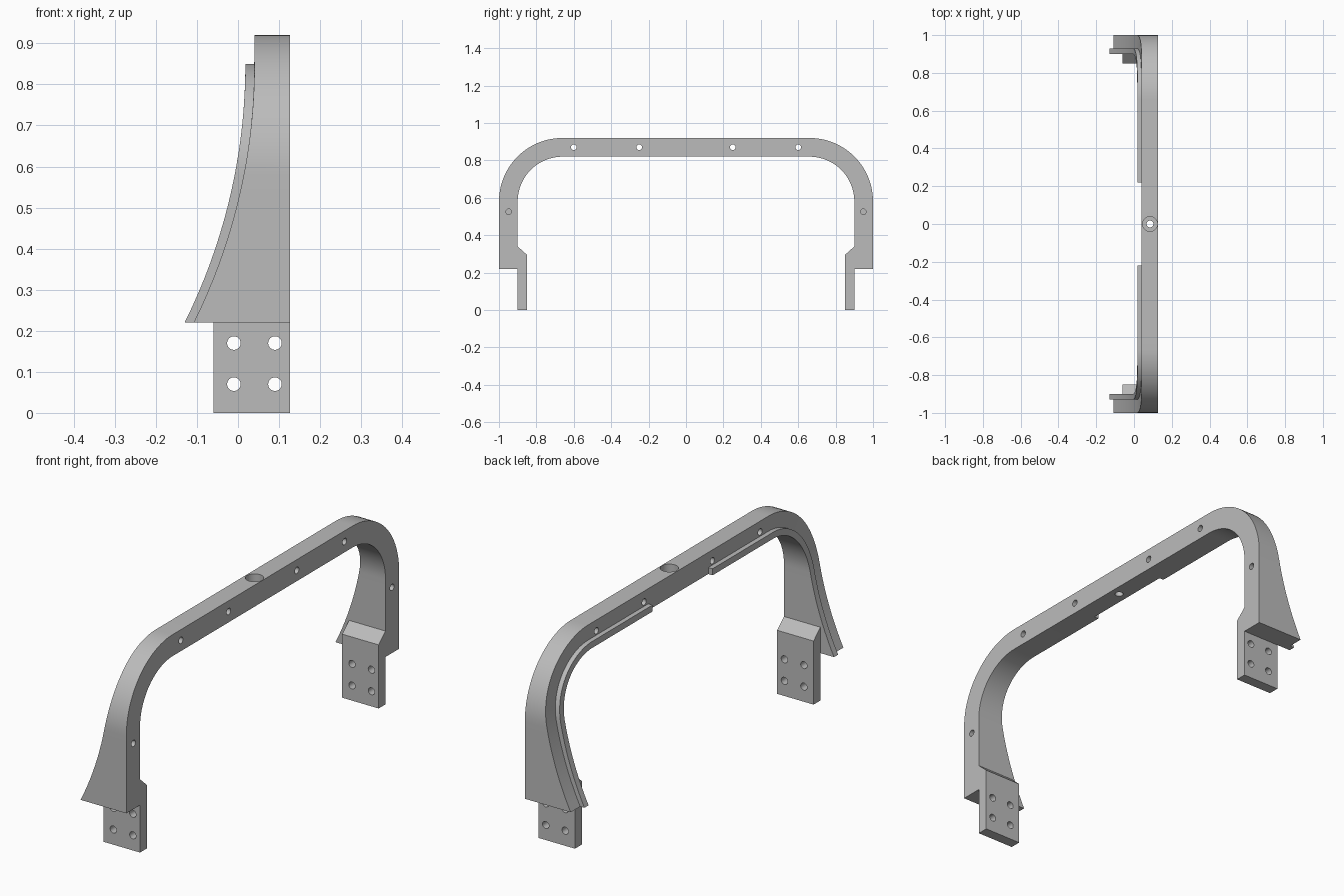
import bpy, bmesh, math
from mathutils import Matrix, Vector

if "Cube" in bpy.data.objects:
    bpy.data.objects.remove(bpy.data.objects["Cube"])

BACK, LEG_BOTTOM, TOP, THICK = 0.127, 0.22, 0.92, 0.10
R_OUT = 0.34

grey = bpy.data.materials.new("plain grey")
grey.diffuse_color = (0.5, 0.5, 0.5, 1)
grey.use_nodes = True
grey.node_tree.nodes["Principled BSDF"].inputs["Base Color"].default_value = grey.diffuse_color


def flare(z):
    """x of the front edge: a large arc that runs into a vertical edge."""
    d = max(0.0, 0.85 - z)
    r = 1.415
    return 0.04 - (r - math.sqrt(r * r - d * d))


def make_object(name, bm):
    bmesh.ops.recalc_face_normals(bm, faces=bm.faces)
    me = bpy.data.meshes.new(name)
    bm.to_mesh(me)
    bm.free()
    me.materials.append(grey)
    ob = bpy.data.objects.new(name, me)
    bpy.context.collection.objects.link(ob)
    return ob


def half_path(y_end):
    """Outer arch line on the +y side as (point, inward normal)."""
    cy, cz = 1 - R_OUT, TOP - R_OUT
    path = [((1, LEG_BOTTOM + (cz - LEG_BOTTOM) * i / 10), (-1, 0)) for i in range(10)]
    for i in range(25):
        a = math.pi / 2 * i / 24
        c, s = math.cos(a), math.sin(a)
        path.append(((cy + R_OUT * c, cz + R_OUT * s), (-c, -s)))
    path.append(((y_end, TOP), (0, -1)))
    return path


def sweep(name, path, near, far, front, back):
    """Loft a rectangular section along the path between two inward offsets."""
    bm = bmesh.new()
    rings = []
    for (y, z), (ny, nz) in path:
        a = (y + ny * near, z + nz * near)
        b = (y + ny * far, z + nz * far)
        rings.append([bm.verts.new((x, *p)) for x, p in
                      ((back(a[1]), a), (back(b[1]), b), (front(b[1]), b), (front(a[1]), a))])
    for r, s in zip(rings, rings[1:]):
        for i in range(4):
            j = (i + 1) % 4
            bm.faces.new((r[i], r[j], s[j], s[i]))
    bm.faces.new(rings[0])
    bm.faces.new(rings[-1][::-1])
    return make_object(name, bm)


def drill(target, holes):
    """Cut cylinders given as (centre, axis, radius, length)."""
    bm = bmesh.new()
    for centre, axis, radius, length in holes:
        rot = Vector((0, 0, 1)).rotation_difference(Vector(axis)).to_matrix().to_4x4()
        bmesh.ops.create_cone(bm, cap_ends=True, segments=32, radius1=radius, radius2=radius,
                              depth=length, matrix=Matrix.Translation(centre) @ rot)
    cutter = make_object("hole_cutter", bm)
    mod = target.modifiers.new("holes", 'BOOLEAN')
    mod.operation, mod.solver, mod.object = 'DIFFERENCE', 'EXACT', cutter
    bpy.context.view_layer.objects.active = target
    bpy.ops.object.modifier_apply(modifier=mod.name)
    bpy.data.objects.remove(cutter)


# Arch: flared legs, rounded corners and a straight top bar
right = half_path(0.0)[:-1]
left = [((-y, z), (-ny, nz)) for (y, z), (ny, nz) in reversed(right)]
arch = sweep("arch", right + left, 0, THICK, flare, lambda z: BACK)

X, Z = (1, 0, 0), (0, 0, 1)
drill(arch, [((0.08, y, 0.87), X, 0.015, 0.4) for y in (-0.6, -0.25, 0.25, 0.6)]
      + [((BACK, y, 0.525), X, 0.015, 0.2) for y in (-0.948, 0.948)]
      + [((0.085, 0, 0.87), Z, 0.018, 0.3)])
# Counterbore in the top bar
drill(arch, [((0.085, 0, TOP), Z, 0.039, 0.08)])

parts = [arch]
for side, tag in ((1, "right"), (-1, "left")):
    # Raised lip along the inner front edge
    path = [((side * y, z), (side * ny, nz)) for (y, z), (ny, nz) in half_path(0.22)]
    parts.append(sweep(tag + "_lip", path, 0.07, THICK,
                       lambda z: flare(z) - 0.022, lambda z: flare(z) + 0.005))

    # Mounting foot with a sloped top and four bolt holes
    bm = bmesh.new()
    profile = [(0.85, 0), (0.90, 0), (0.90, 0.34), (0.85, 0.295)]
    face = bm.faces.new([bm.verts.new((-0.06, side * y, z)) for y, z in profile])
    ext = bmesh.ops.extrude_face_region(bm, geom=[face])["geom"]
    bmesh.ops.translate(bm, vec=(BACK + 0.06, 0, 0),
                        verts=[v for v in ext if isinstance(v, bmesh.types.BMVert)])
    foot = make_object(tag + "_foot", bm)
    drill(foot, [((x, side * 0.875, z), (0, 1, 0), 0.0165, 0.1)
                 for x in (-0.01, 0.09) for z in (0.07, 0.17)])
    parts.append(foot)

# Smooth curves, crisp edges
for ob in parts:
    bpy.ops.object.select_all(action='DESELECT')
    ob.select_set(True)
    bpy.context.view_layer.objects.active = ob
    bpy.ops.object.shade_smooth_by_angle(angle=math.radians(30))
